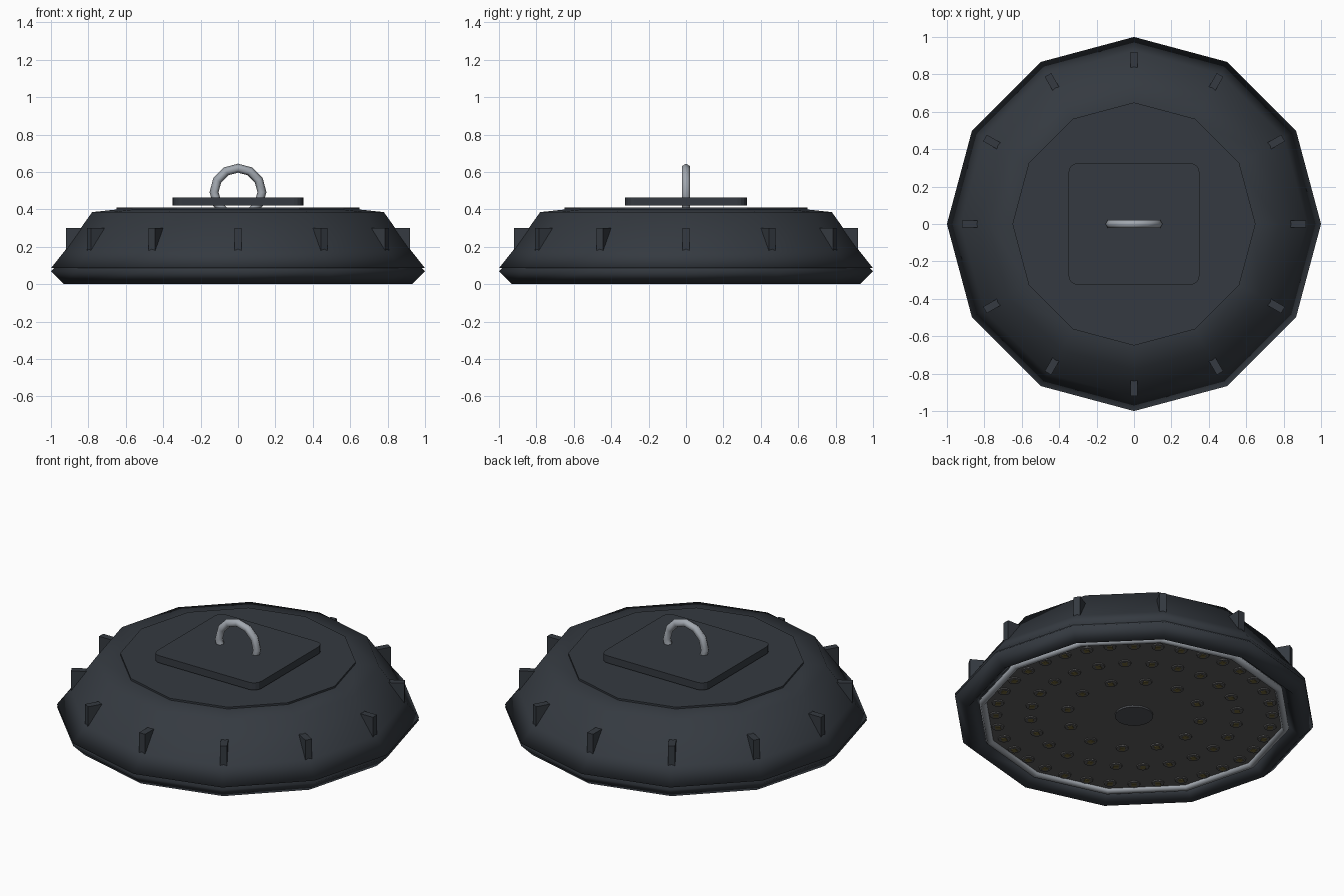
import bpy, bmesh, math
from mathutils import Matrix

if "Cube" in bpy.data.objects:
    bpy.data.objects.remove(bpy.data.objects["Cube"])

SIDES = 12


def material(name, rgb):
    m = bpy.data.materials.new(name)
    m.diffuse_color = (*rgb, 1)
    m.use_nodes = True
    m.node_tree.nodes["Principled BSDF"].inputs["Base Color"].default_value = m.diffuse_color
    return m


BLACK = material("black_casting", (0.035, 0.042, 0.052))
STEEL = material("steel", (0.36, 0.39, 0.43))
BOARD = material("board_grey", (0.11, 0.11, 0.11))
GREY = material("dark_grey", (0.08, 0.085, 0.095))
AMBER = material("amber_chip", (0.16, 0.13, 0.04))


def finish(name, bm, mat, smooth=False):
    bmesh.ops.recalc_face_normals(bm, faces=bm.faces)
    me = bpy.data.meshes.new(name)
    bm.to_mesh(me)
    bm.free()
    me.materials.append(mat)
    for p in me.polygons:
        p.use_smooth = smooth
    ob = bpy.data.objects.new(name, me)
    bpy.context.collection.objects.link(ob)
    return ob


def lathe(name, profile, mat, sides=SIDES, closed=False, smooth=True):
    """Spin an (r, z) profile around z; open profiles may be capped by r = 0."""
    bm = bmesh.new()
    rings = []
    for r, z in profile:
        if r == 0:
            rings.append([bm.verts.new((0, 0, z))] * sides)
        else:
            rings.append([bm.verts.new((r * math.cos(2 * math.pi * i / sides),
                                        r * math.sin(2 * math.pi * i / sides), z))
                          for i in range(sides)])
    pairs = list(zip(rings, rings[1:]))
    if closed:
        pairs.append((rings[-1], rings[0]))
    for a, b in pairs:
        for i in range(sides):
            j = (i + 1) % sides
            bm.faces.new(list(dict.fromkeys((a[i], a[j], b[j], b[i]))))
    return finish(name, bm, mat, smooth)


def circle_profile(radius, minor, z, n):
    return [(radius + minor * math.cos(2 * math.pi * k / n),
             z + minor * math.sin(2 * math.pi * k / n)) for k in range(n)]


# Housing shell, lower rim and top cover
lathe("housing", [(0.90, 0.085), (1.0, 0.085), (0.925, 0.18), (0.78, 0.385),
                  (0.64, 0.40), (0, 0.40)], BLACK)
lathe("lower_rim", circle_profile(0.93, 0.07, 0.07, 4), BLACK, closed=True)
lathe("top_cover", [(0, 0.38), (0.65, 0.38), (0.65, 0.41), (0, 0.41)], BLACK, smooth=False)

# Cooling fins around the side
bm = bmesh.new()
for i in range(12):
    m = (Matrix.Rotation(i * math.pi / 6, 4, 'Z') @ Matrix.Translation((0.83, 0, 0.235))
         @ Matrix.Diagonal((0.18, 0.04, 0.13, 1)))
    bmesh.ops.create_cube(bm, size=1, matrix=m)
finish("cooling_fins", bm, BLACK)

# Driver box plate with rounded corners
bm = bmesh.new()
bmesh.ops.create_cube(bm, size=1, matrix=Matrix.Translation((0, 0, 0.442))
                      @ Matrix.Diagonal((0.70, 0.65, 0.044, 1)))
upright = [e for e in bm.edges if abs(e.verts[0].co.z - e.verts[1].co.z) > 0.01]
bmesh.ops.bevel(bm, geom=upright, offset=0.05, segments=4, profile=0.5, affect='EDGES')
finish("driver_plate", bm, BLACK)

# Hanging ring
ring = lathe("hanging_ring", circle_profile(0.128, 0.024, 0, 6), STEEL, closed=True)
ring.data.transform(Matrix.Translation((0, 0, 0.492)) @ Matrix.Rotation(math.pi / 2, 4, 'X'))

# Underside: trim ring, light board and centre cap
lathe("trim_ring", circle_profile(0.845, 0.022, 0.05, 6), STEEL, closed=True)
lathe("light_board", [(0, 0.05), (0.84, 0.05), (0.84, 0.07), (0, 0.07)], BOARD, smooth=False)
lathe("centre_cap", [(0, 0.04), (0.105, 0.04), (0.105, 0.055), (0, 0.055)], GREY,
      sides=24, smooth=False)

# Light chips and lenses in three circles
lenses, chips = bmesh.new(), bmesh.new()
for radius, count in ((0.37, 12), (0.57, 24), (0.76, 36)):
    for i in range(count):
        m = (Matrix.Rotation(2 * math.pi * i / count, 4, 'Z')
             @ Matrix.Translation((radius, 0, 0.048)))
        bmesh.ops.create_cone(lenses, cap_ends=True, segments=12, radius1=0.034,
                              radius2=0.036, depth=0.008, matrix=m)
        bmesh.ops.create_cube(chips, size=1, matrix=m @ Matrix.Translation((0, 0, -0.004))
                              @ Matrix.Diagonal((0.028, 0.028, 0.008, 1)))
finish("lenses", lenses, BOARD)
finish("light_chips", chips, AMBER)
